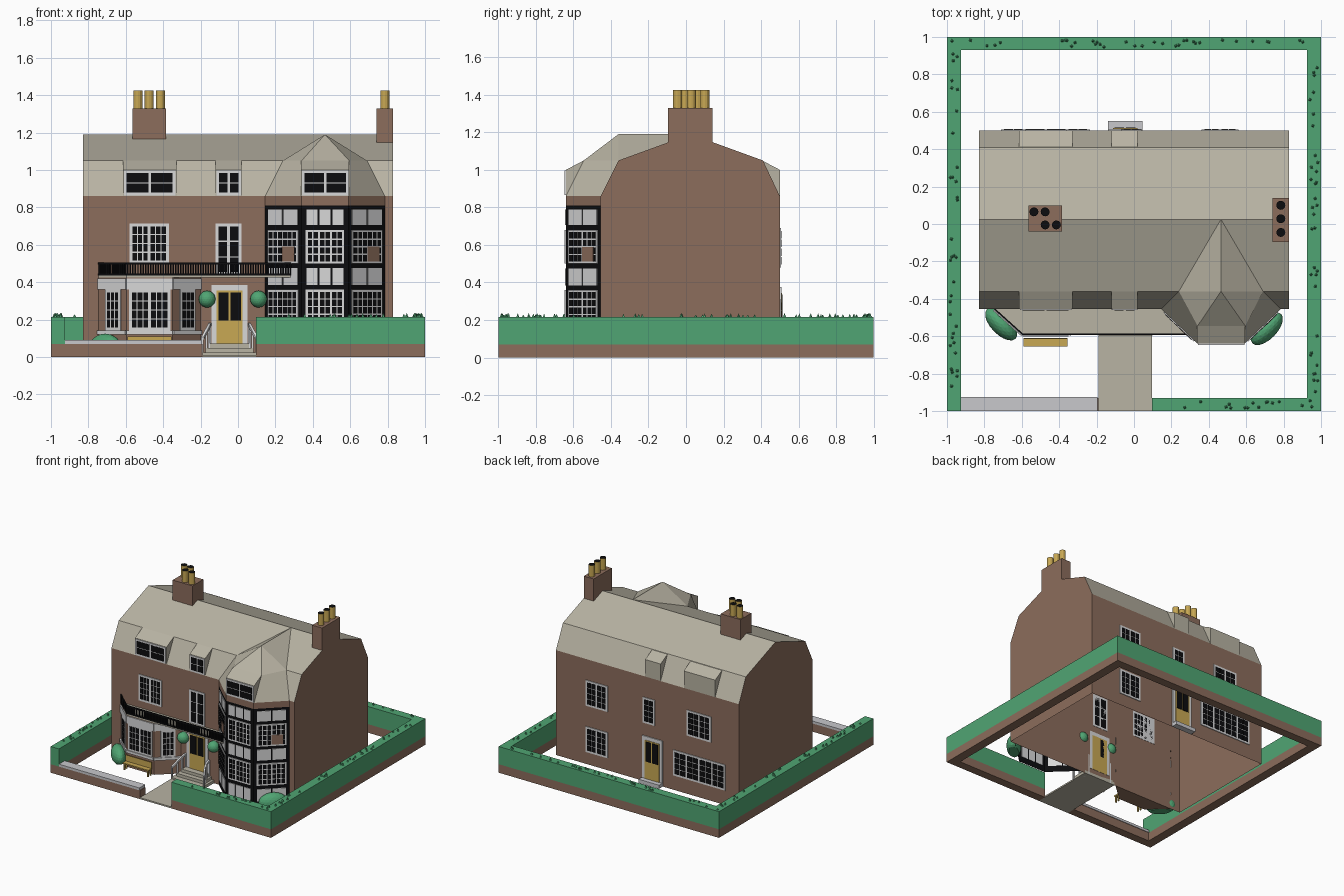
import bpy, bmesh, math, random
from mathutils import Vector, Matrix

if "Cube" in bpy.data.objects:
    bpy.data.objects.remove(bpy.data.objects["Cube"])

random.seed(4)

# flat colours
def lin(c):
    c /= 255
    return c / 12.92 if c <= 0.04045 else ((c + 0.055) / 1.055) ** 2.4

COLOURS = {"brick": (140, 109, 92), "roof_stone": (184, 179, 163), "white_paint": (216, 216, 217),
           "black": (12, 12, 14), "leaf_green": (80, 165, 115), "tan": (200, 168, 84),
           "grey_coping": (200, 200, 204)}
MATS = []
for n, c in COLOURS.items():
    m = bpy.data.materials.new(n)
    m.diffuse_color = (*[lin(v) for v in c], 1)
    m.use_nodes = True
    m.node_tree.nodes["Principled BSDF"].inputs["Base Color"].default_value = m.diffuse_color
    MATS.append(m)
BRICK, ROOF, WHITE, BLACK, GREEN, TAN, GREY = range(7)

# helpers
def finish(name, bm):
    bmesh.ops.recalc_face_normals(bm, faces=bm.faces)
    me = bpy.data.meshes.new(name)
    bm.to_mesh(me)
    bm.free()
    for m in MATS:
        me.materials.append(m)
    ob = bpy.data.objects.new(name, me)
    bpy.context.collection.objects.link(ob)
    return ob

def loft(bm, low, high, mat, bottom=True, top=True):
    """Closed solid between two matching rings of points."""
    a, b = [bm.verts.new(p) for p in low], [bm.verts.new(p) for p in high]
    n = len(a)
    fs = [bm.faces.new((a[i], a[(i + 1) % n], b[(i + 1) % n], b[i])) for i in range(n)]
    if bottom: fs.append(bm.faces.new(a[::-1]))
    if top: fs.append(bm.faces.new(b))
    for f in fs: f.material_index = mat
    return fs

def prism(bm, pts, z0, z1, mat, **kw):
    return loft(bm, [(x, y, z0) for x, y in pts], [(x, y, z1) for x, y in pts], mat, **kw)

def box(bm, x0, x1, y0, y1, z0, z1, mat):
    return prism(bm, [(x0, y0), (x1, y0), (x1, y1), (x0, y1)], z0, z1, mat)

def plate(bm, wall, u0, u1, z0, z1, d, mat, d0=-0.002):
    """Thin slab on a wall that runs from point a to point b (left to right seen from outside)."""
    a, b = Vector(wall[0]), Vector(wall[1])
    t = (b - a).normalized()
    n = Vector((t.y, -t.x))
    prism(bm, [a + t * u + n * e for u, e in ((u0, d), (u1, d), (u1, d0), (u0, d0))], z0, z1, mat)

def window(bm, wall, u0, u1, z0, z1, sashes=2, cols=3, rows=4, frame=0.016, bar=0.006):
    plate(bm, wall, u0, u1, z0, z1, 0.006, WHITE)
    sw = (u1 - u0 - frame) / sashes
    for s in range(sashes):
        s0 = u0 + frame + s * sw
        cw, ch = (sw - frame + bar) / cols, (z1 - z0 - 2 * frame + bar) / rows
        for i in range(cols):
            for j in range(rows):
                u, z = s0 + i * cw, z0 + frame + j * ch
                plate(bm, wall, u, u + cw - bar, z, z + ch - bar, 0.008, BLACK)

def length(w):
    return (Vector(w[1]) - Vector(w[0])).length

FY, BY = -0.455, 0.50
FRONT = ((0, FY), (1, FY))       # u equals x
BACK = ((0, BY), (-1, BY))       # u equals -x

# main house: gambrel profile pushed along x, open underneath
prof = [(FY, 0), (FY, .86), (-.36, 1.05), (.025, 1.19), (.41, 1.05), (BY, .86), (BY, 0)]
bm = bmesh.new()
fs = loft(bm, [(-.83, y, z) for y, z in prof], [(.83, y, z) for y, z in prof], BRICK)
for f in fs:
    c = f.calc_center_median()
    if abs(c.x) < .1 and c.z > .86: f.material_index = ROOF
bmesh.ops.delete(bm, geom=[f for f in fs if f.calc_center_median().z < .01], context='FACES')
finish("house_body", bm)

# dormers, mirrored front to back
bm = bmesh.new()
for x0, x1 in ((-.615, -.33), (-.12, .02)):
    for flip in (False, True):
        tri = [((.045 - y) if flip else y, z) for y, z in ((FY, .86), (FY, 1.0), (-.36, 1.05))]
        loft(bm, [(x0, y, z) for y, z in tri], [(x1, y, z) for y, z in tri], ROOF)
finish("dormers", bm)

# chimneys and pots
bm = bmesh.new()
box(bm, -.565, -.385, -.04, .10, 1.1, 1.33, BRICK)
box(bm, .74, .83, -.095, .14, 1.1, 1.33, BRICK)
finish("chimneys", bm)
bm = bmesh.new()
for x, y in ((-.535, .065), (-.475, .065), (-.475, -.005), (-.415, -.005),
             (.785, .10), (.785, .028), (.785, -.045)):
    ring = [(x + .024 * math.cos(k * math.tau / 12), y + .024 * math.sin(k * math.tau / 12)) for k in range(12)]
    prism(bm, ring, 1.32, 1.425, TAN)[-1].material_index = BLACK
finish("chimney_pots", bm)

# half-timbered bay
P = [(.145, FY), (.34, -.64), (.59, -.64), (.785, FY)]
bm = bmesh.new()
prism(bm, P, 0, .81, BLACK, bottom=False, top=False)
prism(bm, P, .81, .86, BRICK, bottom=False, top=False)
for k in range(3):
    w = (P[k], P[k + 1])
    L = length(w)
    cols = 3 if k == 1 else 2
    cw = (L - .04) / cols
    for z0, z1 in ((.05, .15), (.385, .475), (.705, .79)):        # plaster panels
        for i in range(cols):
            plate(bm, w, .025 + i * cw, .015 + (i + 1) * cw, z0, z1, .005, WHITE)
    for z0, z1 in ((.18, .36), (.50, .68)):                       # casements
        window(bm, w, .022, L - .022, z0, z1, cols, 2 if k == 1 else 3, 4, .012, .007)
    if k != 1:                                                    # open casement leaf
        plate(bm, w, L * .5, L * .82, .512, .59, .009, BRICK)
finish("timber_bay", bm)

# bay roof: two-pitch hip with a short ridge
bm = bmesh.new()
low = [bm.verts.new((x, y, .86)) for x, y in P]
up = [bm.verts.new(p) for p in ((.24, -.36, 1.05), (.34, -.545, 1.05), (.595, -.545, 1.05), (.69, -.36, 1.05))]
ridge, apex = bm.verts.new((.465, -.36, 1.19)), bm.verts.new((.465, .025, 1.19))
for k in range(3):
    bm.faces.new((low[k], low[k + 1], up[k + 1], up[k]))
    bm.faces.new((up[k], up[k + 1], ridge))
bm.faces.new((up[0], ridge, apex))
bm.faces.new((up[3], apex, ridge))
for f in bm.faces: f.material_index = ROOF
tri = [(-.64, .86), (-.64, 1.0), (-.545, 1.05)]
loft(bm, [(.338, y, z) for y, z in tri], [(.594, y, z) for y, z in tri], ROOF)
finish("bay_roof", bm)

# ground floor brick bay
Q = [(-.745, FY), (-.595, -.59), (-.35, -.59), (-.2, FY)]
bm = bmesh.new()
prism(bm, Q, 0, .425, BRICK)
for k in range(3):
    w = (Q[k], Q[k + 1])
    L = length(w)
    plate(bm, w, 0, L, .36, .42, .008, WHITE)
    plate(bm, w, 0, L, .12, .142, .012, WHITE)
    a, b = (.012, L - .012) if k == 1 else (L * .25, L * .8)
    window(bm, w, a, b, .142, .36, 2 if k == 1 else 1, 3, 4)
finish("brick_bay", bm)

# balcony slab and railing
S = [Q[0], Q[1], (.29, -.59), (.145, FY)]
bm = bmesh.new()
prism(bm, S, .425, .44, ROOF)
finish("balcony_slab", bm)
bm = bmesh.new()
for w in ((S[0], S[1]), (S[1], S[2])):
    L = length(w)
    for z0, z1 in ((.436, .446), (.494, .506)):
        plate(bm, w, 0, L, z0, z1, .004, BLACK, -.004)
    n = round(L / .0135)
    for i in range(n):
        u = (i + .5) * L / n
        plate(bm, w, u - .004, u + .004, .44, .5, .003, BLACK, -.003)
finish("balcony_railing", bm)

# front and back windows
bm = bmesh.new()
window(bm, FRONT, -.58, -.37, .50, .715)
window(bm, FRONT, -.12, .02, .44, .715, 2, 1, 3)
window(bm, FRONT, -.61, -.335, .865, .997, 2, 1, 2, .014)
window(bm, FRONT, -.115, .018, .865, .997, 2, 1, 2, .014)
window(bm, ((0, -.64), (1, -.64)), .342, .592, .865, .997, 2, 1, 2, .014)
finish("front_windows", bm)
bm = bmesh.new()
for x0, x1, z0, z1, s in ((.36, .56, .48, .69, 2), (-.07, .04, .48, .69, 1), (-.58, -.36, .48, .69, 2),
                          (.36, .56, .10, .31, 2), (-.71, -.235, .12, .33, 4)):
    window(bm, BACK, -x1, -x0, z0, z1, s, 2, 4)
finish("back_windows", bm)

# front and back doors
def door(name, wall, u0, u1, z0, z1):
    bm = bmesh.new()
    plate(bm, wall, u0, u1, z0, z1, .008, WHITE)
    a, b = u0 + .027, u1 - .027
    plate(bm, wall, a, b, z0, z1 - .03, .012, TAN)
    mid, zm = (a + b) / 2, z0 + (z1 - z0) * .42
    plate(bm, wall, a + .01, mid - .005, zm, z1 - .04, .015, BLACK)
    plate(bm, wall, mid + .005, b - .01, zm, z1 - .04, .015, BLACK)
    finish(name, bm)
door("front_door", FRONT, -.142, .052, .06, .385)
door("back_door", BACK, -.045, .14, .025, .375)

# steps and path
bm = bmesh.new()
for i in range(3):
    box(bm, -.19 + .02 * i, .10 - .02 * i, -.595 + .04 * i, FY, .024 * i, .024 * (i + 1), ROOF)
finish("front_steps", bm)
bm = bmesh.new()
box(bm, -.14, .045, BY, .55, 0, .03, GREY)
finish("back_step", bm)
bm = bmesh.new()
box(bm, -.19, .095, -1, -.57, 0, .012, ROOF)
finish("path", bm)

# curved step handrails
bm = bmesh.new()
for s in (-1, 1):
    pts = []
    for i in range(7):
        t = i / 6
        pts.append(Vector((-.045 + s * (.105 + .04 * t * t), -.46 - .125 * t, .175 - .075 * t * t)))
    for a, b in zip(pts, pts[1:]):
        ring = ((-.007, -.008), (.007, -.008), (.007, .008), (-.007, .008))
        loft(bm, [a + Vector((x, 0, z)) for x, z in ring], [b + Vector((x, 0, z)) for x, z in ring], WHITE)
    for p in pts[::2]:
        box(bm, p.x - .006, p.x + .006, p.y - .006, p.y + .006, 0, p.z, WHITE)
finish("step_handrails", bm)

# bench
bm = bmesh.new()
box(bm, -.59, -.355, -.655, -.61, .05, .06, TAN)
box(bm, -.59, -.355, -.616, -.61, .06, .11, TAN)
for x in (-.585, -.37):
    for y in (-.65, -.62):
        box(bm, x, x + .01, y, y + .01, 0, .05, TAN)
finish("bench", bm)

# topiary balls and bushes
def bush(name, loc, scale, turn=0):
    bm = bmesh.new()
    bmesh.ops.create_icosphere(bm, subdivisions=3, radius=1, matrix=Matrix.Translation(loc)
                               @ Matrix.Rotation(turn, 4, 'Z') @ Matrix.Diagonal((*scale, 1)))
    for v in bm.verts: v.co.z = max(v.co.z, 0)
    for f in bm.faces: f.material_index = GREEN
    finish(name, bm)
for n, x in (("left", -.165), ("right", .11)):
    bush("topiary_" + n, (x, -.475, .31), (.045, .045, .045))
bush("bush_left", (-.71, -.535, .05), (.11, .055, .075), -.8)
bush("bush_right", (.71, -.56, .05), (.11, .055, .075), .8)

# boundary wall, coping and hedges
SIDES = [(-1, -.925, -1, 1), (.925, 1, -1, 1), (-.925, .925, .93, 1), (.095, .925, -1, -.93)]
bm = bmesh.new()
for r in SIDES + [(-.925, -.19, -1, -.93)]:
    box(bm, *r, 0, .07, BRICK)
finish("boundary_wall", bm)
bm = bmesh.new()
box(bm, -.925, -.195, -1, -.925, .07, .09, GREY)
finish("wall_coping", bm)
bm = bmesh.new()
for x0, x1, y0, y1 in SIDES:
    box(bm, x0, x1, y0, y1, .07, .215, GREEN)
    for i in range(int(max(x1 - x0, y1 - y0) * 18)):             # leaf tufts
        p = (random.uniform(x0 + .016, x1 - .016), random.uniform(y0 + .016, y1 - .016), .217)
        res = bmesh.ops.create_cone(bm, cap_ends=True, segments=4, radius1=.016, radius2=0,
                                    depth=random.uniform(.02, .04),
                                    matrix=Matrix.Translation(p) @ Matrix.Rotation(random.random() * 3, 4, 'Z'))
        for f in {f for v in res["verts"] for f in v.link_faces}: f.material_index = GREEN
finish("hedges", bm)
